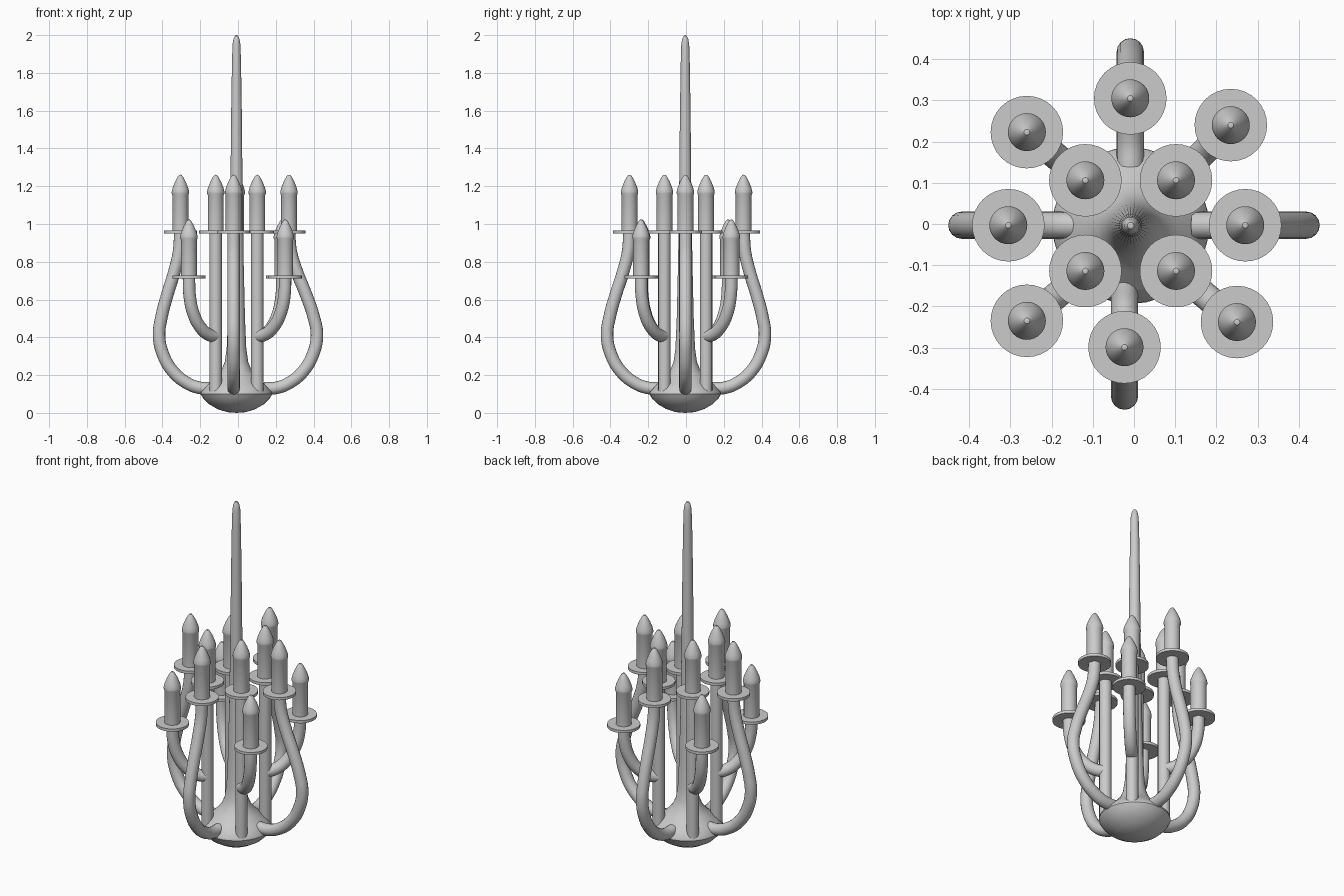
import bpy, bmesh, math
from mathutils import Vector

if "Cube" in bpy.data.objects:
    bpy.data.objects.remove(bpy.data.objects["Cube"])


def lathe(name, profile, loc, seg=32, angle=35):
    # revolve an (r, z) profile around z
    bm = bmesh.new()
    rings = []
    for r, z in profile:
        if r == 0:
            rings.append([bm.verts.new((0, 0, z))])
        else:
            rings.append([bm.verts.new((r * math.cos(2 * math.pi * i / seg),
                                        r * math.sin(2 * math.pi * i / seg), z)) for i in range(seg)])
    for a, b in zip(rings, rings[1:]):
        for i in range(seg):
            j = (i + 1) % seg
            if len(a) == 1:
                bm.faces.new((a[0], b[j], b[i]))
            elif len(b) == 1:
                bm.faces.new((a[i], a[j], b[0]))
            else:
                bm.faces.new((a[i], a[j], b[j], b[i]))
    me = bpy.data.meshes.new(name)
    bm.to_mesh(me)
    bm.free()
    ob = bpy.data.objects.new(name, me)
    bpy.context.collection.objects.link(ob)
    ob.location = loc
    smooth(ob, angle)
    return ob


def smooth(ob, angle):
    bpy.ops.object.select_all(action='DESELECT')
    ob.select_set(True)
    bpy.context.view_layer.objects.active = ob
    bpy.ops.object.shade_smooth_by_angle(angle=math.radians(angle))


def tube(name, points, radius=0.033):
    # round tube through the points
    cu = bpy.data.curves.new(name, 'CURVE')
    cu.dimensions = '3D'
    cu.bevel_depth = radius
    cu.bevel_resolution = 6
    cu.use_fill_caps = True
    sp = cu.splines.new('BEZIER')
    sp.resolution_u = 6
    sp.bezier_points.add(len(points) - 1)
    for bp, p in zip(sp.bezier_points, points):
        bp.co = p
        bp.handle_left_type = bp.handle_right_type = 'AUTO'
    ob = bpy.data.objects.new(name, cu)
    bpy.context.collection.objects.link(ob)
    bpy.ops.object.select_all(action='DESELECT')
    ob.select_set(True)
    bpy.context.view_layer.objects.active = ob
    bpy.ops.object.convert(target='MESH')
    smooth(bpy.context.view_layer.objects.active, 40)


def candle(name, x, y, z):
    # drip dish, then candle with a pointed flame bulb
    lathe(name + "_dish", [(0, -0.008), (0.088, -0.008), (0.088, 0.008), (0, 0.008)], (x, y, z))
    lathe(name + "_candle", [(0, 0), (0.042, 0), (0.042, 0.195), (0.046, 0.205), (0.046, 0.215),
                             (0.041, 0.235), (0.029, 0.265), (0.015, 0.292), (0.007, 0.302), (0, 0.304)], (x, y, z))


CX, CY = -0.008, -0.004

# central bowl and tapering stem
lathe("bowl_and_stem", [(0, 0), (0.05, 0.004), (0.10, 0.02), (0.145, 0.046), (0.175, 0.075), (0.19, 0.1),
                        (0.188, 0.112), (0.155, 0.148), (0.11, 0.19), (0.08, 0.225), (0.062, 0.27),
                        (0.052, 0.34), (0.045, 0.5), (0.038, 0.8), (0.032, 1.2), (0.028, 1.6),
                        (0.024, 1.85), (0.021, 1.95), (0.016, 1.98), (0.008, 1.996), (0, 2.0)], (CX, CY, 0))

# straight inner posts, each with a lower branch on the diagonal
branches = [(-0.26, 0.223), (0.235, 0.24), (-0.26, -0.235), (0.25, -0.238)]
for i, (bx, by) in enumerate(branches):
    px = CX + math.copysign(0.11, bx)
    py = CY + math.copysign(0.11, by)
    tube(f"post_{i}", [(px, py, 0.1), (px, py, 0.95)])
    candle(f"post_{i}", px, py, 0.957)
    a, b = Vector((px, py, 0)), Vector((bx, by, 0))
    path = [(0.0, 0.405), (0.25, 0.413), (0.58, 0.455), (0.84, 0.53), (0.97, 0.62), (1.0, 0.72)]
    tube(f"branch_{i}", [a.lerp(b, t) + Vector((0, 0, z)) for t, z in path])
    candle(f"branch_{i}", bx, by, 0.72)

# curved outer arms: direction, side offset, candle distance
arms = [((1, 0), (0, -0.003), 0.27), ((-1, 0), (0, -0.003), 0.305),
        ((0, 1), (-0.009, 0), 0.305), ((0, -1), (-0.023, 0), 0.299)]
for i, (d, off, rc) in enumerate(arms):
    # k is how far the arm has returned from its widest point to the candle
    path = [(0.14, 0.13), (0.20, 0.132), (0.27, 0.158), (0.345, 0.22), (0.397, 0.31), (0.418, 0.41)]
    for k, z in [(0.12, 0.51), (0.4, 0.63), (0.7, 0.74), (0.93, 0.85), (1.0, 0.95)]:
        path.append((0.418 + (rc - 0.418) * k, z))
    tube(f"arm_{i}", [(d[0] * r + off[0], d[1] * r + off[1], z) for r, z in path])
    candle(f"arm_{i}", d[0] * rc + off[0], d[1] * rc + off[1], 0.957)
